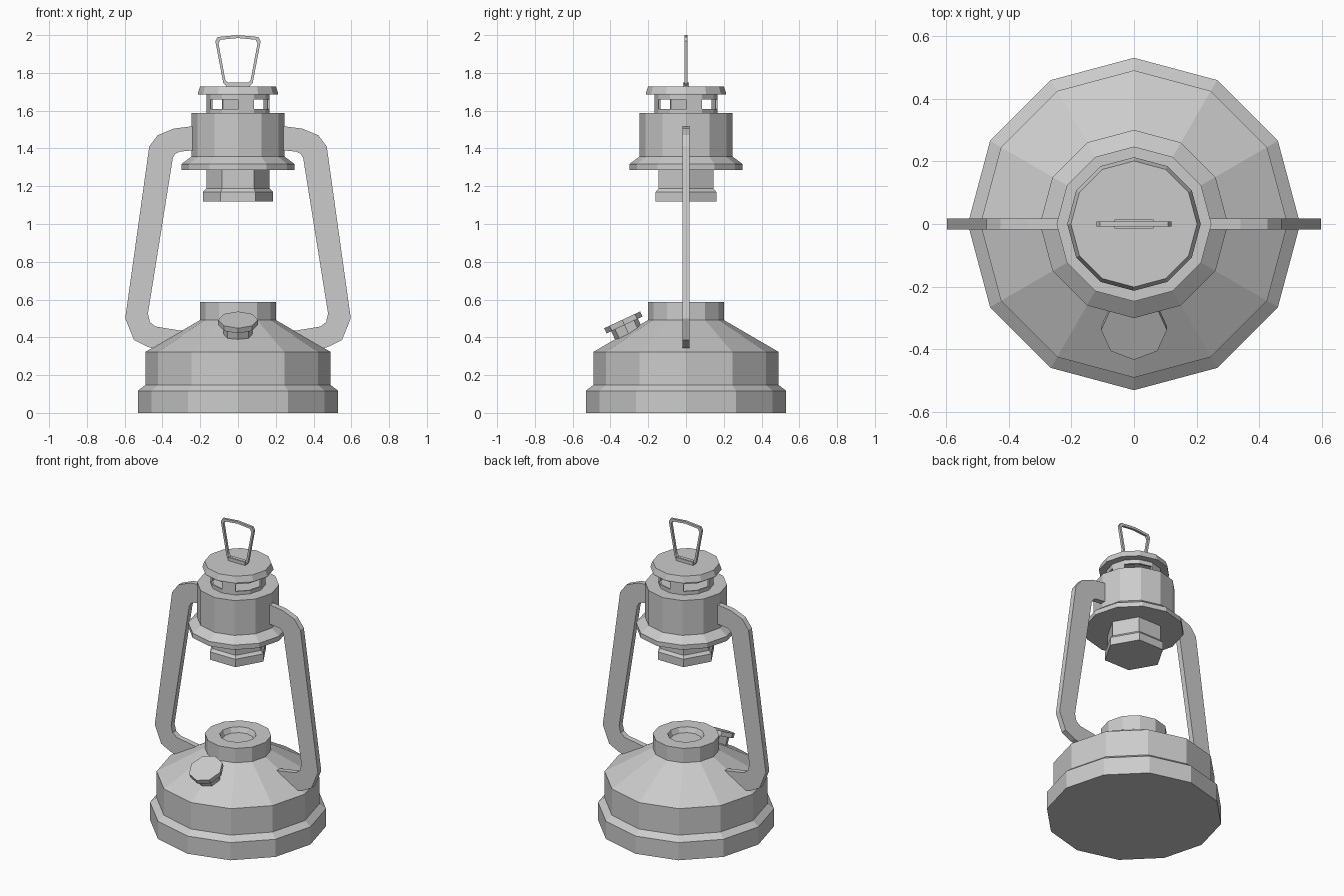
import bpy, bmesh, math
from mathutils import Matrix, Vector

cube = bpy.data.objects.get("Cube")
if cube:
    bpy.data.objects.remove(cube, do_unlink=True)

GREY = (0.6, 0.6, 0.6, 1.0)
metal = bpy.data.materials.new("grey_metal")
metal.use_nodes = True
metal.diffuse_color = GREY
metal.node_tree.nodes["Principled BSDF"].inputs["Base Color"].default_value = GREY


def finish(name, bm, recalc=True):
    if recalc:
        bmesh.ops.recalc_face_normals(bm, faces=bm.faces[:])
    mesh = bpy.data.meshes.new(name)
    bm.to_mesh(mesh)
    bm.free()
    mesh.materials.append(metal)
    ob = bpy.data.objects.new(name, mesh)
    bpy.context.collection.objects.link(ob)
    return ob


def ring(bm, r, z, sides):
    step = math.tau / sides
    return [bm.verts.new((r * math.cos(i * step), r * math.sin(i * step), z))
            for i in range(sides)]


def lathe(name, profile, sides=12, matrix=None):
    """Faceted turned part from (radius, height) pairs, closed at both ends."""
    bm = bmesh.new()
    rings = [ring(bm, r, z, sides) for r, z in profile]
    for a, b in zip(rings, rings[1:]):
        for i in range(sides):
            j = (i + 1) % sides
            bm.faces.new((a[i], a[j], b[j], b[i]))
    bm.faces.new(rings[0][::-1])
    bm.faces.new(rings[-1])
    if matrix:
        bm.transform(matrix)
    return finish(name, bm)


def band(name, outer, inner, half, closed=False, side=1):
    """Flat strip between two outlines in the xz plane, with thickness in y."""
    bm = bmesh.new()
    sections = []
    for (ox, oz), (ix, iz) in zip(outer, inner):
        sections.append([bm.verts.new((side * x, y, z)) for x, y, z in
                         ((ox, -half, oz), (ox, half, oz), (ix, half, iz), (ix, -half, iz))])
    pairs = list(zip(sections, sections[1:]))
    if closed:
        pairs.append((sections[-1], sections[0]))
    else:
        bm.faces.new(sections[0])
        bm.faces.new(sections[-1])
    for a, b in pairs:
        for i in range(4):
            j = (i + 1) % 4
            bm.faces.new((a[i], a[j], b[j], b[i]))
    return finish(name, bm)


# Fuel tank with a recessed neck
lathe("fuel_tank", [(0.53, 0), (0.53, 0.117), (0.49, 0.148), (0.49, 0.323), (0.2, 0.492),
                    (0.2, 0.587), (0.11, 0.587), (0.095, 0.555)])

# Filler cap tilted on the front slope
tilt = Matrix.Translation((0, -0.338, 0.4925)) @ Matrix.Rotation(math.radians(25), 4, 'X')
lathe("filler_cap", [(0.105, -0.03), (0.105, 0)], 8, tilt)
lathe("filler_stem", [(0.078, -0.13), (0.078, -0.03)], 8, tilt)

# Hood and the hexagonal chimney below it
lathe("hood", [(0.3, 1.286), (0.3, 1.317), (0.247, 1.357), (0.247, 1.587)])
lathe("chimney_socket", [(0.185, 1.118), (0.185, 1.17), (0.168, 1.188), (0.168, 1.29)], 6)

# Vent ring: every third panel is solid, the rest are open windows
bm = bmesh.new()
levels = [ring(bm, 0.167, z, 12) for z in (1.585, 1.61, 1.658, 1.685)]
for row, (a, b) in enumerate(zip(levels, levels[1:])):
    for i in range(12):
        if row != 1 or i % 3 == 0:
            j = (i + 1) % 12
            bm.faces.new((a[i], a[j], b[j], b[i]))
vent = finish("vent_ring", bm, recalc=False)
wall = vent.modifiers.new("wall", 'SOLIDIFY')
wall.thickness = 0.01
wall.offset = -1

# Top lid
lathe("lid", [(0.213, 1.685), (0.213, 1.692), (0.201, 1.727)])

# Side frames
frame_outer = [(0.42, 0.335), (0.48, 0.35), (0.55, 0.385), (0.597, 0.5),
               (0.47, 1.41), (0.425, 1.47), (0.34, 1.505), (0.22, 1.52)]
frame_inner = [(0.27, 0.43), (0.435, 0.457), (0.466, 0.48), (0.477, 0.525),
               (0.345, 1.35), (0.332, 1.372), (0.31, 1.383), (0.22, 1.392)]
for label, side in (("left", 1), ("right", -1)):
    band(label + "_frame", frame_outer, frame_inner, 0.018, side=side)

# Wire bail and its bracket
half_loop = [(0.065, 1.733), (0.078, 1.747), (0.12, 1.968), (0.108, 1.99)]
loop = half_loop + [(0, 2.0)] + [(-x, z) for x, z in reversed(half_loop)]
centre = Vector((0, 1.87))
inset = [tuple(centre + Vector(((x * 0.86), (z - 1.87) * 0.88))) for x, z in loop]
band("bail_handle", loop, inset, 0.008, closed=True)
bm = bmesh.new()
bmesh.ops.create_cube(bm, size=1, matrix=Matrix.Translation((0, 0, 1.736))
                      @ Matrix.Diagonal((0.125, 0.03, 0.025, 1)))
finish("bail_bracket", bm)
